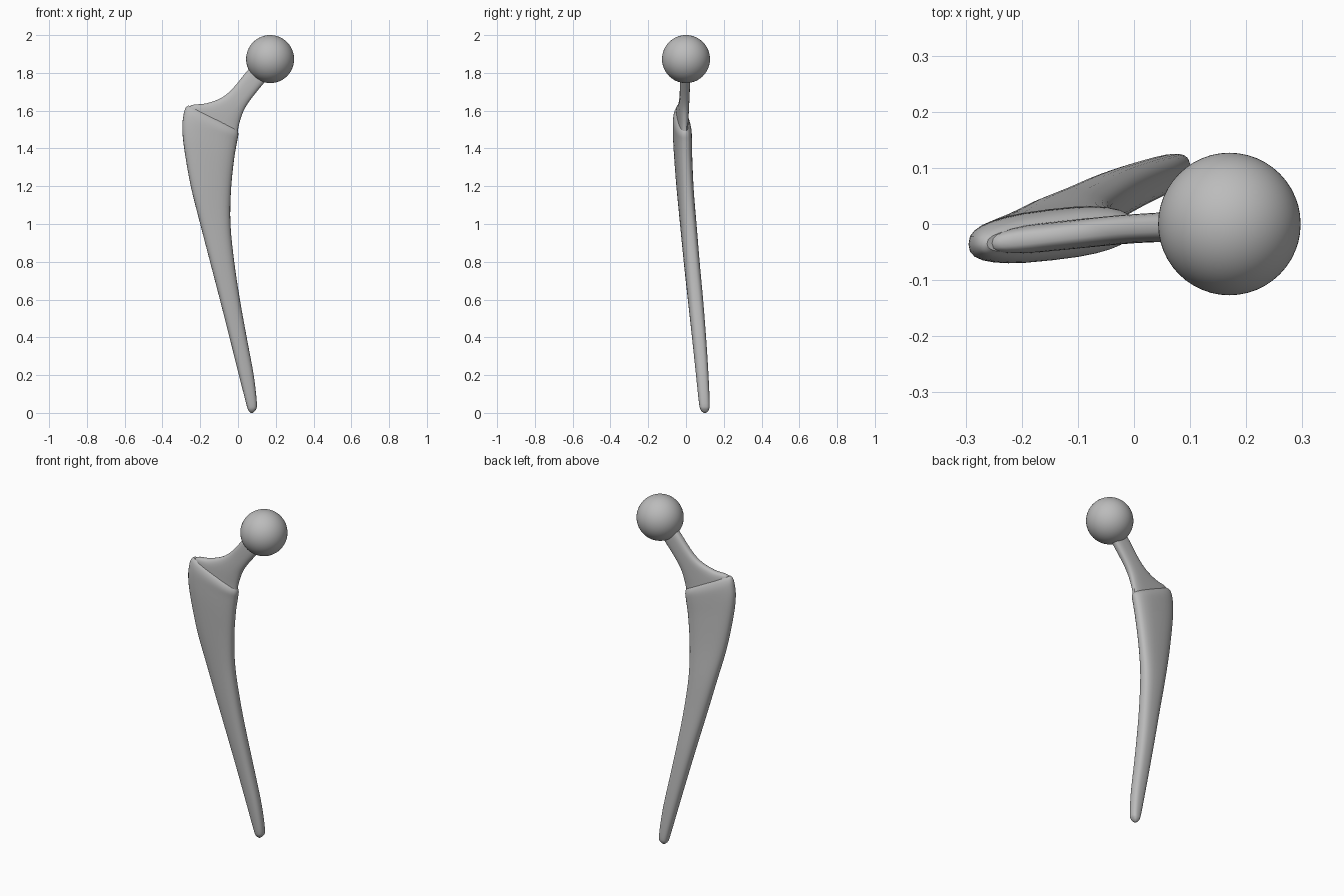
import bpy
import bmesh
from math import cos, sin, pi, copysign

cube = bpy.data.objects.get("Cube")
if cube:
    bpy.data.objects.remove(cube, do_unlink=True)

metal = bpy.data.materials.new("brushed grey metal")
metal.use_nodes = True
GREY = (0.5, 0.5, 0.5, 1)
metal.diffuse_color = GREY
metal.node_tree.nodes["Principled BSDF"].inputs["Base Color"].default_value = GREY


def catmull(a, b, c, d, t):
    """Smooth blend between stations b and c."""
    return [q + 0.5 * t * (r - p + t * (2 * p - 5 * q + 4 * r - s + t * (3 * (q - r) + s - p)))
            for p, q, r, s in zip(a, b, c, d)]


def refine(stations, steps):
    out = []
    last = len(stations) - 1
    for i in range(last):
        a, d = stations[max(i - 1, 0)], stations[min(i + 2, last)]
        out += [catmull(a, stations[i], stations[i + 1], d, k / steps) for k in range(steps)]
    return out + [stations[last]]


def power(v, n):
    return copysign(abs(v) ** (2 / n), v)


def finish(obj):
    obj.data.materials.append(metal)
    bpy.ops.object.select_all(action="DESELECT")
    obj.select_set(True)
    bpy.context.view_layer.objects.active = obj
    bpy.ops.object.shade_smooth_by_angle(angle=0.7)


def loft(name, stations, steps=4, roundness=2.6, sides=28):
    """Skin rounded sections; a station is lateral x z, medial x z, lateral y, medial y, half depth."""
    bm = bmesh.new()
    rings = []
    for xl, zl, xr, zr, yl, yr, half in refine(stations, steps):
        ring = []
        for k in range(sides):
            angle = 2 * pi * k / sides
            u = 0.5 + 0.5 * power(cos(angle), roundness)
            y = yl + (yr - yl) * u + half * power(sin(angle), roundness)
            ring.append(bm.verts.new((xl + (xr - xl) * u, y, zl + (zr - zl) * u)))
        rings.append(ring)
    for low, high in zip(rings, rings[1:]):
        for k in range(sides):
            n = (k + 1) % sides
            bm.faces.new((low[k], low[n], high[n], high[k]))
    bm.faces.new(rings[0])
    bm.faces.new(rings[-1])
    bmesh.ops.recalc_face_normals(bm, faces=bm.faces)
    mesh = bpy.data.meshes.new(name)
    bm.to_mesh(mesh)
    bm.free()
    obj = bpy.data.objects.new(name, mesh)
    bpy.context.collection.objects.link(obj)
    finish(obj)


# Tapered stem, from the rounded tip up to the sloping shoulder
loft("stem", [
    (.068, 0, .078, 0, .1, .1, .006),
    (.054, .015, .093, .015, .098, .1, .021),
    (.043, .05, .1, .05, .096, .098, .028),
    (.005, .2, .083, .2, .084, .088, .033),
    (-.045, .4, .046, .4, .066, .072, .037),
    (-.096, .6, .01, .6, .046, .054, .04),
    (-.148, .8, -.02, .8, .024, .036, .041),
    (-.2, 1, -.04, 1, .004, .02, .042),
    (-.25, 1.2, -.037, 1.18, -.018, .008, .042),
    (-.285, 1.4, -.021, 1.34, -.032, 0, .044),
    (-.295, 1.51, -.006, 1.43, -.036, -.002, .045),
    (-.288, 1.58, .001, 1.465, -.036, -.004, .044),
    (-.277, 1.615, .001, 1.485, -.036, -.005, .036),
    (-.262, 1.627, -.004, 1.5, -.035, -.006, .024),
])

# Slim neck sweeping from the shoulder into the ball
loft("neck", [
    (-.255, 1.58, -.005, 1.46, -.034, -.006, .026),
    (-.25, 1.627, 0, 1.5, -.034, -.006, .026),
    (-.17, 1.638, .012, 1.55, -.025, -.006, .026),
    (-.09, 1.667, .035, 1.61, -.015, -.006, .026),
    (-.03, 1.715, .075, 1.67, -.009, -.005, .026),
    (.04, 1.8, .14, 1.75, -.005, -.003, .027),
    (.1, 1.87, .2, 1.82, 0, 0, .027),
], roundness=2.8)

# Ball head
bpy.ops.mesh.primitive_uv_sphere_add(segments=48, ring_count=32, radius=.127,
                                     location=(.17, 0, 1.873))
head = bpy.context.object
head.name = "ball_head"
finish(head)
